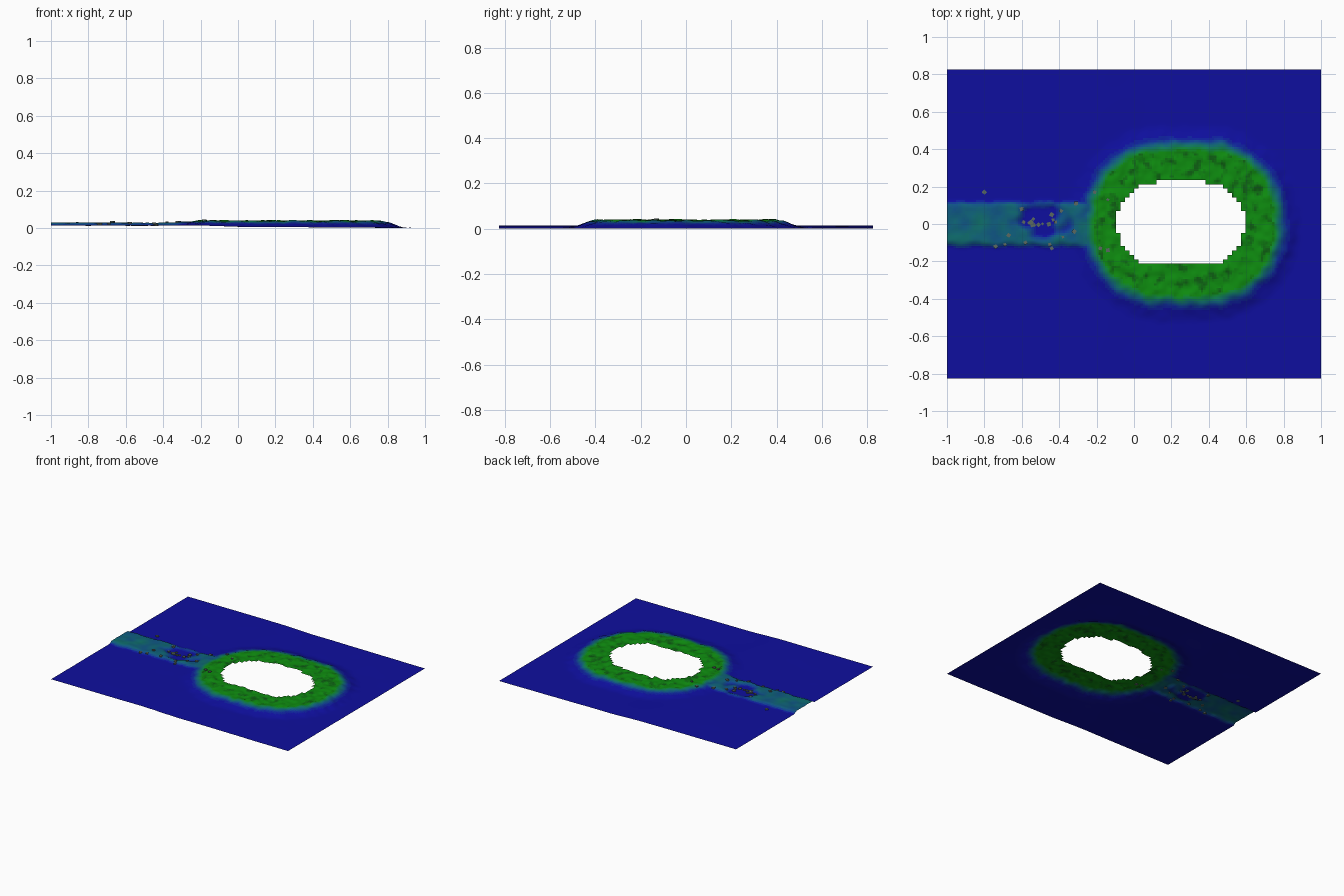
import bpy, bmesh, math, random
from mathutils import Vector, Matrix, noise

if "Cube" in bpy.data.objects:
    bpy.data.objects.remove(bpy.data.objects["Cube"])

random.seed(4)
SUB = 2                                   # fine cells per coarse step of the opening
NX, NY = 84 * SUB, 70 * SUB
X0, Y0 = -1.0, -0.825
DX, DY = 2.0 / NX, 1.65 / NY


def smooth(a, b, v):
    t = min(1, max(0, (v - a) / (b - a)))
    return t * t * (3 - 2 * t)


def rounded_box(x, y, cx, cy, hx, hy, r):
    # signed distance to a rounded rectangle
    qx, qy = abs(x - cx) - hx + r, abs(y - cy) - hy + r
    return math.hypot(max(qx, 0), max(qy, 0)) + min(max(qx, qy), 0) - r


def wobble(x, y, s, seed):
    return noise.noise(Vector((x * s, y * s, seed + 0.37)))


def ring_amount(x, y):
    d = rounded_box(x, y, 0.27, 0.005, 0.52, 0.425, 0.4)
    return d + 0.016 * wobble(x, y, 16, 3)


def causeway_amount(x, y):
    a = 1 - smooth(0.095, 0.13, abs(y) + 0.012 * wobble(x, y, 18, 7))
    a *= 1 - smooth(-0.2, -0.1, x)
    breach = math.hypot((x + 0.49) / 0.13, (y - 0.015) / 0.095) + 0.5 * wobble(x, y, 16, 9)
    return a * smooth(0.6, 1.25, breach)


def height(x, y):
    base = 0.0135 - 0.0085 * smooth(-0.25, 0.1, x) - 0.0045 * smooth(0.1, 1, x)
    base += 0.0007 * wobble(x, y, 6, 1)
    d = ring_amount(x, y)
    ring = 1 - smooth(-0.04, 0.11, d)
    top = 0.037 + 0.008 * wobble(x, y, 24, 5)
    road = causeway_amount(x, y)
    z = base + road * (0.0285 + 0.003 * wobble(x, y, 24, 2) - base)
    return max(0, z + ring * (top - z))


def greenness(x, y):
    d = ring_amount(x, y)
    ring = 1 - smooth(-0.045, 0.035, d)
    glow = 0.035 * (1 - smooth(0, 0.08, d))
    road = causeway_amount(x, y) * (0.42 + 0.2 * wobble(x, y, 14, 8))
    return max(ring, glow, road)


# colour ramp from water blue to grass green, then grass in darker shades
BLUE, GREEN, DARK = (0.0045, 0.0045, 0.345), (0.0045, 0.27, 0.005), (0.004, 0.11, 0.006)
BANDS, SHADES = 28, 6


def mix(a, b, t):
    return tuple(p + (q - p) * t for p, q in zip(a, b)) + (1,)


def ground_index(x, y):
    g = round(greenness(x, y) * (BANDS - 1))
    if g < BANDS - 1:
        return g
    n = wobble(x, y, 22, 12) + 0.5 * wobble(x, y, 45, 13)
    return g + round(smooth(0.0, 0.75, n) * SHADES)


def material(name, color):
    m = bpy.data.materials.new(name)
    m.diffuse_color = color
    m.use_nodes = True
    m.node_tree.nodes["Principled BSDF"].inputs["Base Color"].default_value = m.diffuse_color
    return m


def finish(bm, name, mats):
    me = bpy.data.meshes.new(name)
    bm.to_mesh(me)
    bm.free()
    for m in mats:
        me.materials.append(m)
    ob = bpy.data.objects.new(name, me)
    bpy.context.collection.objects.link(ob)
    return ob


# terrain sheet with the stepped opening left out
bm = bmesh.new()
grid = [[bm.verts.new((X0 + i * DX, Y0 + j * DY, height(X0 + i * DX, Y0 + j * DY)))
         for i in range(NX + 1)] for j in range(NY + 1)]
for j in range(NY):
    for i in range(NX):
        # opening is decided per coarse cell so its rim is stepped
        cx, cy = X0 + (i // SUB + 0.5) * SUB * DX, Y0 + (j // SUB + 0.5) * SUB * DY
        if rounded_box(cx, cy, 0.25, 0.002, 0.34, 0.222, 0.215) < 0:
            continue
        f = bm.faces.new((grid[j][i], grid[j][i + 1], grid[j + 1][i + 1], grid[j + 1][i]))
        f.smooth = True
        f.material_index = ground_index(X0 + (i + 0.5) * DX, Y0 + (j + 0.5) * DY)
bmesh.ops.delete(bm, geom=[v for v in bm.verts if not v.link_faces], context='VERTS')
ground = [material(f"ground_{k}", mix(BLUE, GREEN, k / (BANDS - 1))) for k in range(BANDS)]
ground += [material(f"grass_{k}", mix(GREEN, DARK, k / SHADES)) for k in range(1, SHADES + 1)]
finish(bm, "terrain", ground)

# rubble: little blocks, dense at the breach, sparse further out
bm = bmesh.new()
spots = [(-0.8, 0.17), (-0.74, -0.12), (-0.69, -0.11), (-0.67, -0.06), (-0.60, 0.08),
         (-0.58, -0.1), (-0.44, -0.13), (-0.45, -0.11), (-0.44, 0.05), (-0.39, 0.07),
         (-0.31, 0.11), (-0.32, -0.04), (-0.21, 0.17), (-0.18, -0.13), (-0.14, 0.13),
         (-0.14, -0.14), (-0.38, -0.07), (-0.42, 0.01), (-0.59, 0.01), (-0.55, 0.01)]
spots += [(random.uniform(-0.57, -0.42), random.uniform(-0.01, 0.03)) for _ in range(8)]
for x, y in spots:
    s = random.uniform(0.012, 0.022)
    m = (Matrix.Translation((x, y, height(x, y) + 0.001))
         @ Matrix.Rotation(random.uniform(0, 3), 4, 'Z')
         @ Matrix.Diagonal((s, s, 0.01, 1)))
    bmesh.ops.create_cube(bm, size=1, matrix=m)
finish(bm, "rubble", [material("stone", (0.1, 0.14, 0.12, 1))])
